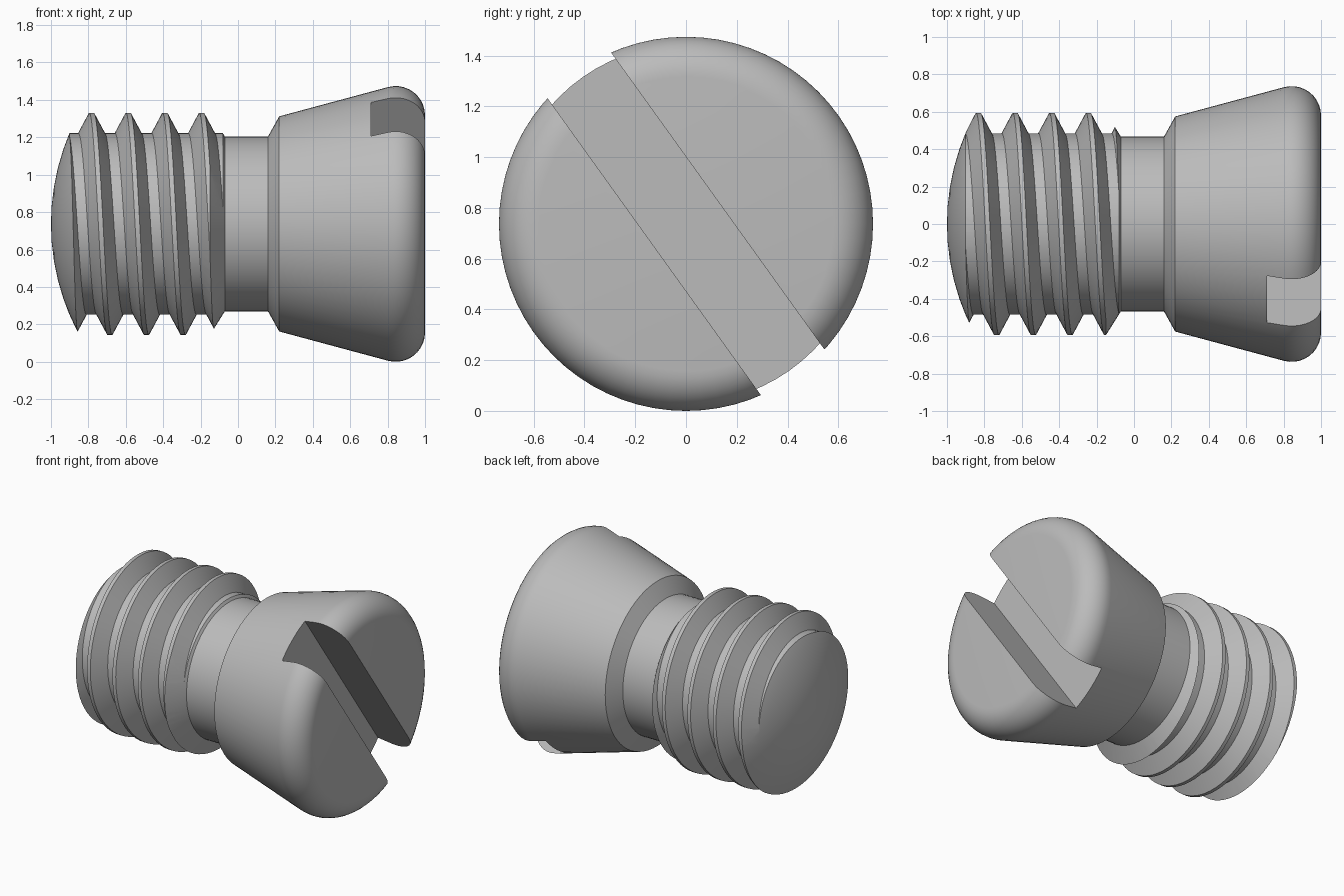
import bpy, bmesh
from math import sin, cos, pi, radians, sqrt

AXIS_Z = 0.737      # height of the screw axis
SEGS = 72           # sides around the axis

old = bpy.data.objects.get("Cube")
if old:
    bpy.data.objects.remove(old, do_unlink=True)

steel = bpy.data.materials.new("steel_grey")
steel.use_nodes = True
grey = (0.5, 0.5, 0.5, 1)
steel.diffuse_color = grey
steel.node_tree.nodes["Principled BSDF"].inputs["Base Color"].default_value = grey


def ring_point(x, r, a):
    return (x, -r * sin(a), AXIS_Z + r * cos(a))


def finish(bm, name):
    bmesh.ops.recalc_face_normals(bm, faces=bm.faces)
    mesh = bpy.data.meshes.new(name)
    bm.to_mesh(mesh)
    bm.free()
    mesh.materials.append(steel)
    obj = bpy.data.objects.new(name, mesh)
    bpy.context.collection.objects.link(obj)
    return obj


def lathe(name, profile):
    """Closed solid from (x, radius) points turned about the screw axis."""
    bm = bmesh.new()
    rings = [[bm.verts.new(ring_point(x, r, 2 * pi * i / SEGS)) for i in range(SEGS)]
             for x, r in profile]
    for a, b in zip(rings, rings[1:]):
        for i in range(SEGS):
            k = (i + 1) % SEGS
            bm.faces.new((a[i], a[k], b[k], b[i]))
    bm.faces.new(rings[0])
    bm.faces.new(rings[-1])
    return finish(bm, name)


def helix(name, crest_x, pitch, root, crest, flank, flat, first, last):
    """Solid threaded rod with a trapezoid ridge, running from turn first to turn last."""
    bm = bmesh.new()
    section = [(-flat / 2 - flank, root), (-flat / 2, crest),
               (flat / 2, crest), (flat / 2 + flank, root)]
    grid = []
    for i in range(first * SEGS, last * SEGS + 1):
        a = 2 * pi * i / SEGS
        x = crest_x + pitch * i / SEGS
        grid.append([bm.verts.new(ring_point(x + dx, r, a)) for dx, r in section])
    for i in range(len(grid) - 1):
        a, b = grid[i], grid[i + 1]
        for j in range(3):
            bm.faces.new((a[j], b[j], b[j + 1], a[j + 1]))
        if i + 1 + SEGS < len(grid):      # root land to the next turn
            c, d = grid[i + SEGS], grid[i + 1 + SEGS]
            bm.faces.new((a[3], b[3], d[0], c[0]))
    # close both ends with fans
    start = crest_x + pitch * first
    end = crest_x + pitch * last
    tips = [bm.verts.new((start - pitch, 0, AXIS_Z)), bm.verts.new((end + pitch, 0, AXIS_Z))]
    for e in [e for e in bm.edges if e.is_boundary]:
        x = (e.verts[0].co.x + e.verts[1].co.x) / 2
        bm.faces.new((e.verts[0], e.verts[1], tips[x > (start + end) / 2]))
    return finish(bm, name)


def carve(obj, tool, operation):
    tool.hide_render = True
    mod = obj.modifiers.new("carve", 'BOOLEAN')
    mod.operation = operation
    mod.solver = 'EXACT'
    mod.object = tool
    bpy.ops.object.select_all(action='DESELECT')
    bpy.context.view_layer.objects.active = obj
    obj.select_set(True)
    bpy.ops.object.modifier_apply(modifier=mod.name)
    bpy.data.objects.remove(tool, do_unlink=True)
    bpy.ops.object.shade_smooth_by_angle(angle=radians(25))


# Thread: helical rod trimmed by a domed tip and a chamfered inner end
dome_r = 1.24
dome = [(-1 + dome_r - sqrt(dome_r ** 2 - r * r), r)
        for r in (0.005, 0.1, 0.2, 0.3, 0.4, 0.48, 0.56, 0.64, 0.7)]
envelope = lathe("thread_envelope", dome + [(-0.216, 0.7), (-0.07, 0.467)])
thread = helix("thread", -0.783, 0.196, 0.485, 0.594, 0.058, 0.025, -3, 6)
carve(thread, envelope, 'INTERSECT')

# Neck and flared head with a rounded rim
rim = 0.157
arc = [(1 - rim + rim * cos(a), 0.58 + rim * sin(a))
       for a in (radians(105 * (1 - i / 10)) for i in range(11))]
head = lathe("neck_and_head", [(-0.1, 0.467), (0.16, 0.467), (0.22, 0.575)] + arc)

# Slanted driver slot
bpy.ops.mesh.primitive_cube_add(size=1, location=(1.01, 0, AXIS_Z),
                                rotation=(radians(-54.3), 0, 0))
slot = bpy.context.object
slot.name = "slot_cutter"
slot.scale = (0.6, 2, 0.308)
bpy.context.view_layer.update()
carve(head, slot, 'DIFFERENCE')
